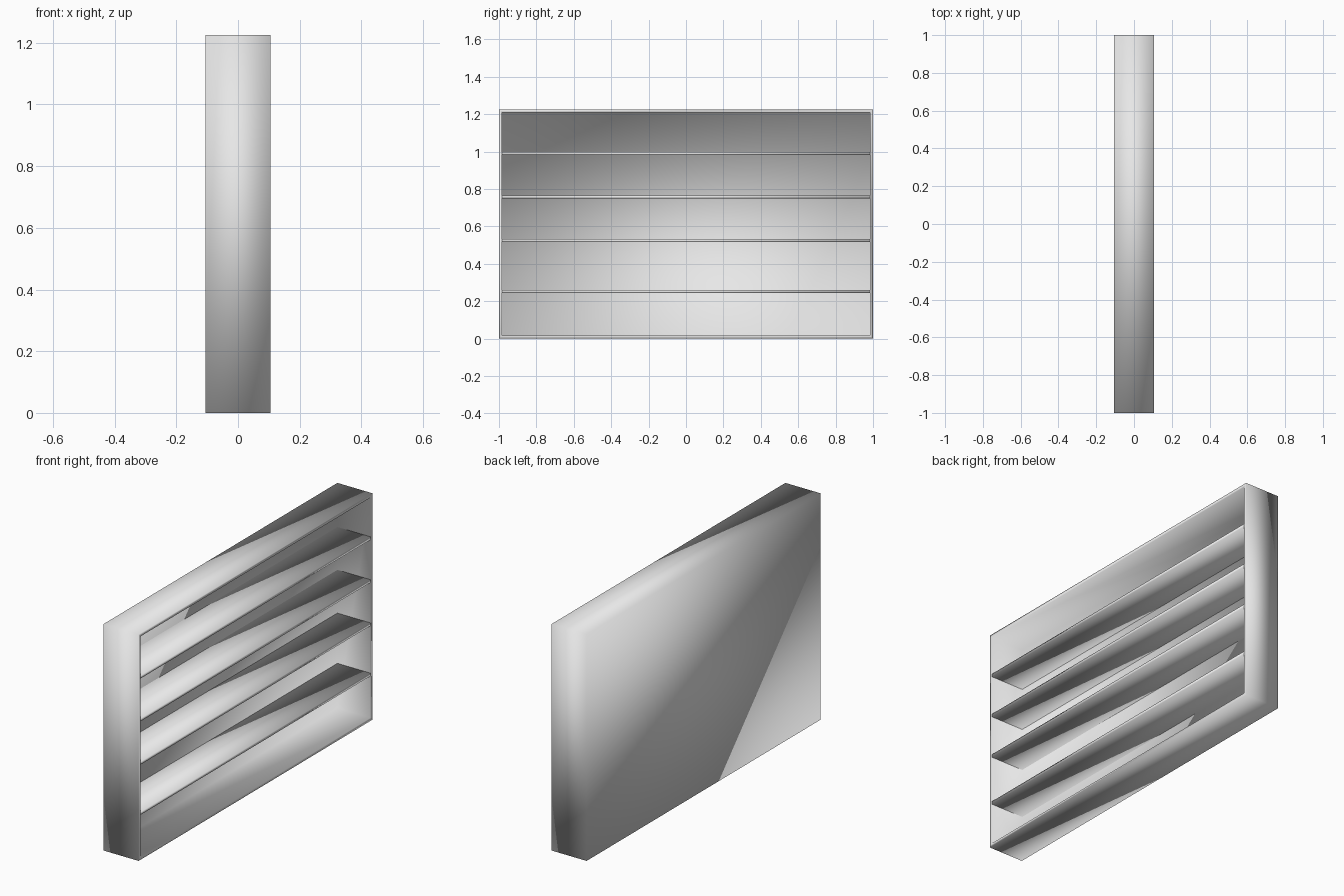
import bpy
import bmesh
from mathutils import Matrix

cube = bpy.data.objects.get("Cube")
if cube:
    bpy.data.objects.remove(cube, do_unlink=True)

DEPTH, WIDTH, HEIGHT = 0.21, 2.0, 1.226
WALL, BACK, SHELF = 0.017, 0.012, 0.016

grey = bpy.data.materials.new("light_grey")
grey.use_nodes = True
grey.diffuse_color = (0.8, 0.8, 0.8, 1)
grey.node_tree.nodes["Principled BSDF"].inputs["Base Color"].default_value = (0.8, 0.8, 0.8, 1)


def box(bm, size, centre):
    matrix = Matrix.Translation(centre) @ Matrix.Diagonal((*size, 1))
    bmesh.ops.create_cube(bm, size=1, matrix=matrix)


def finish(bm, name):
    bmesh.ops.recalc_face_normals(bm, faces=bm.faces)
    for face in bm.faces:
        face.smooth = True
    mesh = bpy.data.meshes.new(name)
    bm.to_mesh(mesh)
    bm.free()
    mesh.materials.append(grey)
    obj = bpy.data.objects.new(name, mesh)
    bpy.context.collection.objects.link(obj)
    return obj


# Open tray: the +x face is inset for the rim and pushed back to the rear panel
bm = bmesh.new()
box(bm, (DEPTH, WIDTH, HEIGHT), (0, 0, HEIGHT / 2))
opening = max(bm.faces, key=lambda f: f.calc_center_median().x)
bmesh.ops.inset_region(bm, faces=[opening], thickness=WALL, use_even_offset=True)
result = bmesh.ops.extrude_discrete_faces(bm, faces=[opening])
for vert in result["faces"][0].verts:
    vert.co.x = -DEPTH / 2 + BACK
finish(bm, "cabinet_frame")

# Four shelves between the side walls, flush with the rim
shelf_depth = DEPTH - BACK
for i, z in enumerate((0.251, 0.523, 0.757, 0.989)):
    bm = bmesh.new()
    box(bm, (shelf_depth, WIDTH - 2 * WALL, SHELF), (BACK / 2, 0, z))
    finish(bm, f"shelf_{i + 1}")
